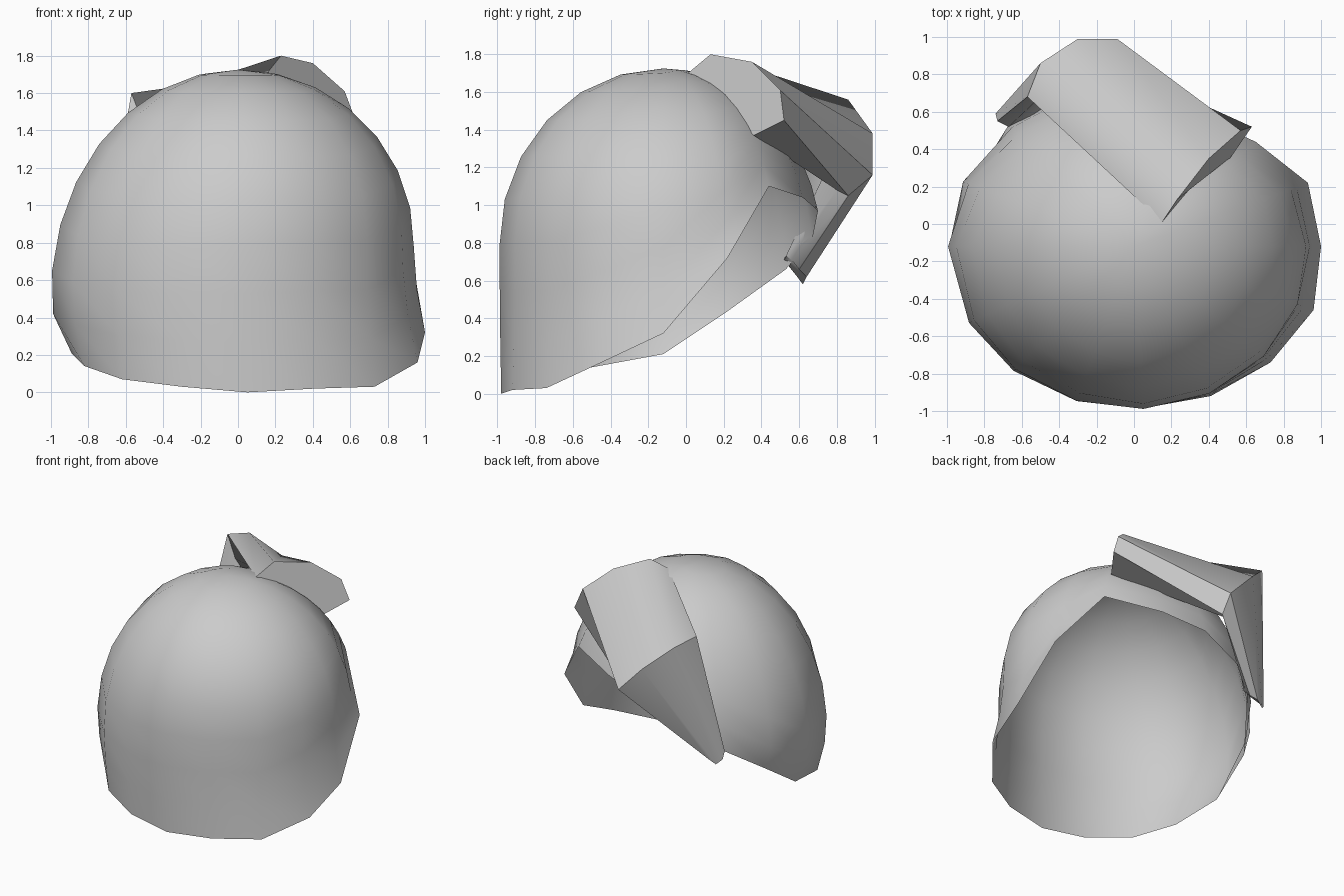
import bpy, bmesh, math
from mathutils import Vector

if "Cube" in bpy.data.objects:
    bpy.data.objects.remove(bpy.data.objects["Cube"])


def loft(name, rings, cap_start=False, cap_end=False, pole=None, angle=35):
    """Skin a series of equal closed rings, with optional caps or a pole."""
    bm = bmesh.new()
    vs = [[bm.verts.new(p) for p in r] for r in rings]
    n = len(vs[0])
    for a, b in zip(vs, vs[1:]):
        for i in range(n):
            j = (i + 1) % n
            bm.faces.new((a[i], a[j], b[j], b[i]))
    if pole:
        top = bm.verts.new(pole)
        for i in range(n):
            bm.faces.new((top, vs[0][(i + 1) % n], vs[0][i]))
    if cap_start:
        bm.faces.new(vs[0])
    if cap_end:
        bm.faces.new(vs[-1])
    bmesh.ops.recalc_face_normals(bm, faces=bm.faces)
    me = bpy.data.meshes.new(name)
    bm.to_mesh(me)
    bm.free()
    ob = bpy.data.objects.new(name, me)
    bpy.context.collection.objects.link(ob)
    bpy.ops.object.select_all(action='DESELECT')
    ob.select_set(True)
    bpy.context.view_layer.objects.active = ob
    bpy.ops.object.shade_smooth_by_angle(angle=math.radians(angle))
    return ob


# Dome shell: meridians run from the crown down to a slanted open rim
CROWN = Vector((0, -0.12, 1.725))
rim = [(.05, -.98, 0), (.41, -.92, .02), (.73, -.74, .03), (.96, -.46, .16),
       (1, -.12, .32), (.93, .22, .72), (.65, .44, 1.10), (.25, .62, 1.04),
       (-.09, .70, .97), (-.43, .67, .82), (-.67, .53, .66), (-.87, .21, .43),
       (-.89, -.12, .21), (-.82, -.50, .14), (-.62, -.76, .07), (-.30, -.93, .03)]


def meridian(p, steps=9):
    flat = Vector((p[0], p[1] - CROWN.y))
    d = flat.normalized()
    zc = .8 + .28 * min(0, d.x)              # equator sits lower on the left
    rz = CROWN.z - zc
    rx = .94 if d.x > 0 else 1.0
    wall = max(0, zc - p[2])
    if wall:
        end = math.pi / 2
        eq = d / math.sqrt((d.x / rx) ** 2 + (d.y / .87) ** 2)
    else:
        end = math.acos((p[2] - zc) / rz)
        eq = flat / math.sin(end)
    pts = []
    for i in range(1, steps + 1):
        t = i / steps * (end + wall)
        if t <= end + 1e-6:
            h, z = eq * math.sin(t), zc + rz * math.cos(t)
        else:
            f = (t - end) / wall
            h, z = eq.lerp(flat, f * f), zc - wall * f
        pts.append((h.x, h.y + CROWN.y, z))
    return pts


columns = [meridian(p) for p in rim]
loft("dome_shell", list(zip(*columns)), pole=CROWN, angle=60)

# Folded band: crescent end on the crown, knee at the back, narrow tail tip
band_end = [(.15, .01, 1.70), (.23, .13, 1.80), (.40, .35, 1.76), (.57, .50, 1.61),
            (.63, .52, 1.45), (.52, .36, 1.37), (.45, .28, 1.43), (.30, .19, 1.60)]
knee = [(-.57, .68, 1.60), (-.50, .86, 1.56), (-.30, .99, 1.38), (-.09, .99, 1.16),
        (-.12, .86, 1.05), (-.25, .80, 1.08), (-.38, .75, 1.20), (-.50, .68, 1.42)]
tip = [(-.73, .55, .67), (-.74, .59, .62), (-.70, .62, .58), (-.64, .64, .62),
       (-.60, .60, .66), (-.59, .56, .71), (-.60, .53, .73), (-.67, .52, .71)]
loft("folded_band", [band_end, knee, tip], cap_start=True, cap_end=True, angle=40)
